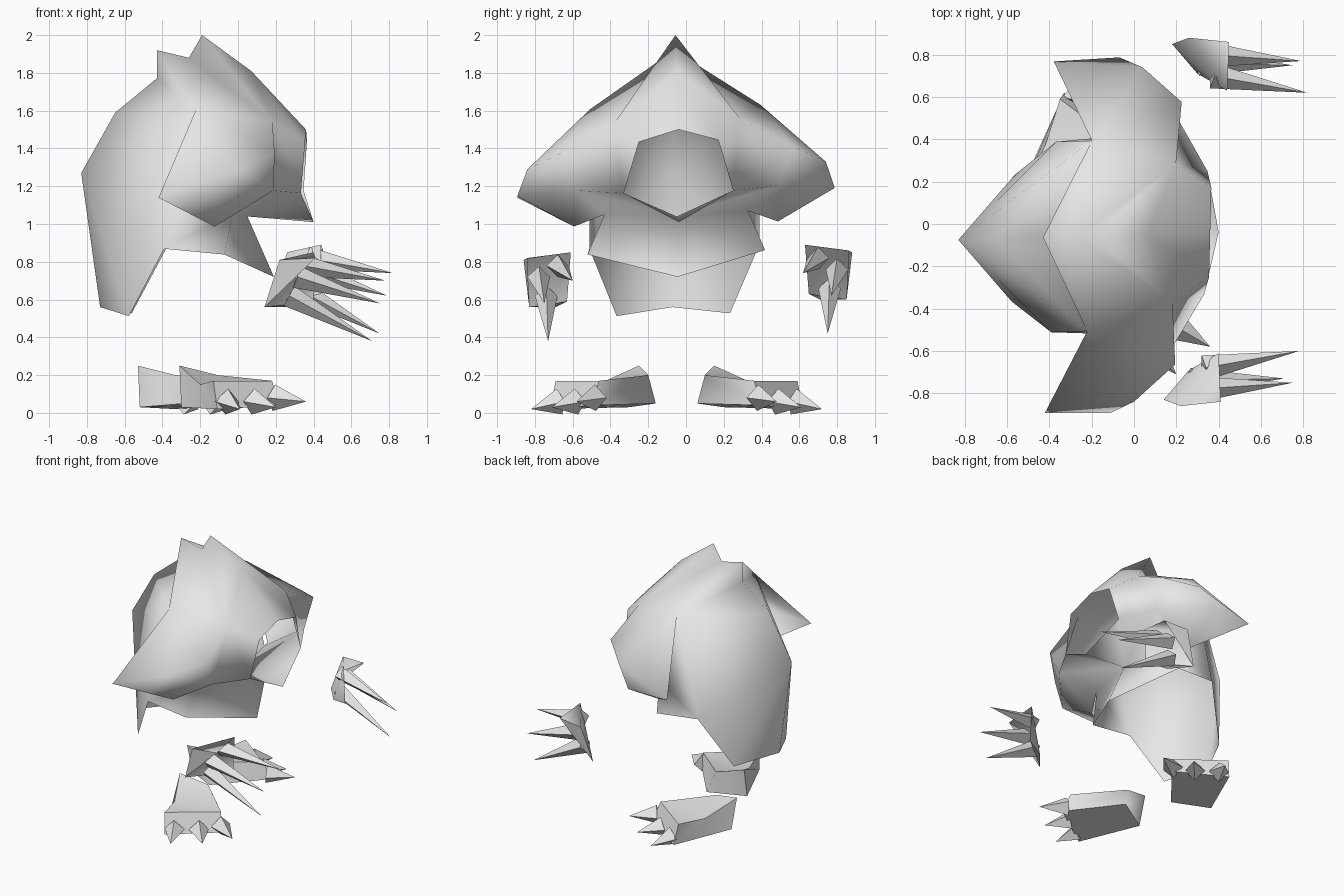
import bpy
import bmesh
import math
from mathutils import Vector, Matrix

cube = bpy.data.objects.get("Cube")
if cube:
    bpy.data.objects.remove(cube, do_unlink=True)

# One plain grey for everything
grey = bpy.data.materials.new("plain_grey")
grey.use_nodes = True
tone = (0.8, 0.8, 0.8, 1)
grey.diffuse_color = tone
grey.node_tree.nodes["Principled BSDF"].inputs["Base Color"].default_value = tone


def finish(bm, name, angle):
    """Turn a bmesh into a smooth shaded grey object."""
    mesh = bpy.data.meshes.new(name)
    bm.to_mesh(mesh)
    bm.free()
    mesh.materials.append(grey)
    obj = bpy.data.objects.new(name, mesh)
    bpy.context.collection.objects.link(obj)
    bpy.ops.object.select_all(action='DESELECT')
    obj.select_set(True)
    bpy.context.view_layer.objects.active = obj
    bpy.ops.object.shade_smooth_by_angle(angle=math.radians(angle))


def sheet(name, points, faces, place, sides, angle):
    """Surface from landmark points: each face is a word of point letters."""
    bm = bmesh.new()
    made = {}
    for side in sides:
        for word in faces.split():
            corners = []
            for key in word:
                # points on the middle plane are shared by both sides
                tag = (key, side if points[key][1] else 0)
                if tag not in made:
                    made[tag] = bm.verts.new(place(points[key], side))
                corners.append(made[tag])
            bm.faces.new(corners)
    bmesh.ops.recalc_face_normals(bm, faces=bm.faces)
    finish(bm, name, angle)


def bowl(name, points):
    """Convex shell, open towards the front of the body."""
    bm = bmesh.new()
    for p in points:
        bm.verts.new(p)
    bmesh.ops.convex_hull(bm, input=bm.verts)
    bmesh.ops.recalc_face_normals(bm, faces=bm.faces)
    front = [f for f in bm.faces if f.normal.x > 0.5]
    bmesh.ops.delete(bm, geom=front, context='FACES')
    finish(bm, name, 75)


def spike(name, base, tip, radius):
    """Four sided pointed claw from base to tip."""
    base, tip = Vector(base), Vector(tip)
    aim = tip - base
    turn = aim.to_track_quat('Z', 'Y').to_matrix().to_4x4()
    bm = bmesh.new()
    bmesh.ops.create_cone(bm, cap_ends=True, segments=4, radius1=radius,
                          radius2=0, depth=aim.length,
                          matrix=Matrix.Translation((base + tip) / 2) @ turn)
    finish(bm, name, 50)


# Each part has its own slight turn, tilt or shift between the two sides
def body_at(p, side):
    lean = side * p[1] * .025
    return (p[0] + lean, side * p[1] + p[0] * .03 - .05, p[2] + lean)


def hand_at(p, side):
    return (p[0] + side * .02, side * p[1] + .01, p[2] + side * .02)


def foot_at(p, side):
    return (p[0] - side * .11, side * p[1] - .05, p[2])


# Body landmarks: x, distance from the middle plane, z
crest = {"C": (-.19, 0, 2), "N": (-.26, 0, 1.88), "D": (-.43, 0, 1.92),
         "I": (.07, 0, 1.81), "X": (-.21, .45, 1.62)}
spine = {"E": (-.43, 0, 1.77), "G": (-.65, 0, 1.59), "T": (-.83, 0, 1.27),
         "H": (-.73, 0, .56), "F": (-.57, .3, .52), "U": (-.38, .45, .88)}
face = {"B": (.36, 0, 1.5), "M": (.36, .21, 1.44), "L": (.34, .29, 1.17),
        "Y": (.19, .33, 1.55), "R": (.2, .53, 1.19)}
wing = {"W": (.21, .62, 1.39), "P": (.02, .79, 1.31), "Z": (-.09, .84, 1.17),
        "A": (-.4, .83, 1.16), "Q": (-.11, .54, 1)}
throat = {"K": (.4, 0, 1.01), "J": (.05, 0, 1.04), "O": (-.02, .38, 1.06),
          "V": (-.06, .47, .85), "S": (.19, 0, .72)}

hood = "DNX NYX CNY CIY YWX WXP XPA PZA IBM IMY YML YLR YRW WRP PRZ ZRQ AZQ "
hanging_back = "DEX EGX GTX TUX TFU THF "
jaw = "LKJ RLJ RJO QRO "
collar = "UVOX VSJO"
sheet("hooded_body", {**crest, **spine, **face, **wing, **throat},
      hood + hanging_back + jaw + collar, body_at, (-1, 1), 150)

# Hands: x, distance from the middle, z
palm = [(.16, .84, .58), (.24, .87, .83), (.42, .62, .87),
        (.42, .64, .61), (.43, .85, .84), (.28, .7, .58)]
claws = [((.35, .69, .8), (.8, .61, .72)),
         ((.33, .79, .74), (.77, .76, .6)),
         ((.29, .75, .64), (.73, .74, .4))]

# Feet, pointing outwards and forwards: capitals on top, small letters below
foot = {"H": (-.42, .2, .25), "h": (-.41, .25, .03),
        "G": (-.22, .15, .2), "g": (-.17, .11, .05),
        "K": (-.24, .64, .17), "k": (-.22, .67, .02),
        "T": (.07, .41, .17), "t": (.11, .45, .04), "D": (-.31, .42, .15)}
foot_faces = "HhkD DkK HGgh GTtg KTtk hgtk HDG DKT DTG"
toes = [((-.17, .62, .06), (-.1, .77, .02)),
        ((-.03, .53, .06), (.09, .66, .03)),
        ((.08, .43, .08), (.25, .53, .06))]

for side, label in ((-1, "right"), (1, "left")):
    bowl(label + "_palm", [hand_at(p, side) for p in palm])
    sheet(label + "_foot", foot, foot_faces, foot_at, (side,), 75)
    for i, (base, tip) in enumerate(claws):
        spike(f"{label}_claw_{i + 1}", hand_at(base, side), hand_at(tip, side), .06)
    for i, (base, tip) in enumerate(toes):
        spike(f"{label}_toe_{i + 1}", foot_at(base, side), foot_at(tip, side), .07)
